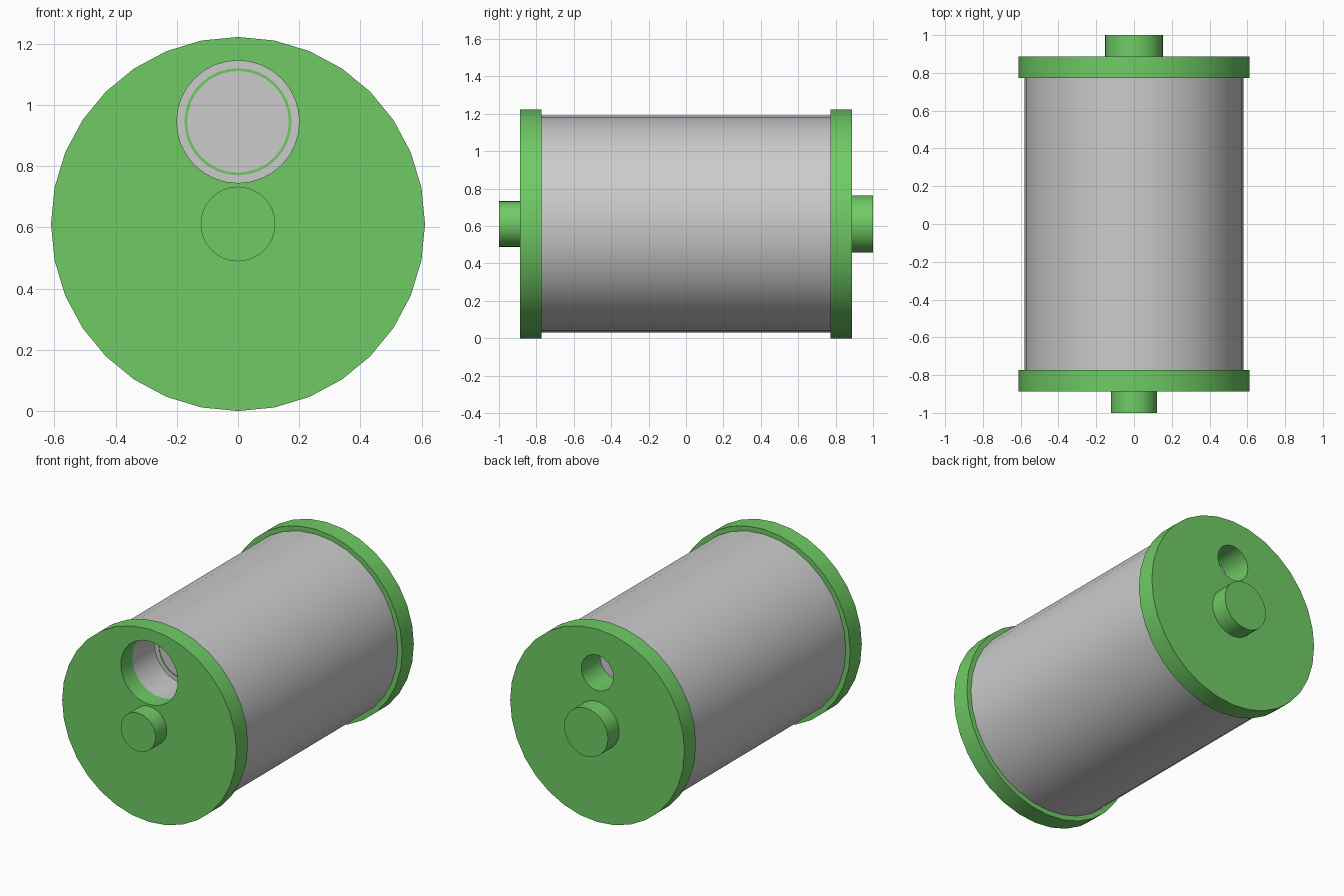
import bpy
from math import radians, sin, cos, pi

if "Cube" in bpy.data.objects:
    bpy.data.objects.remove(bpy.data.objects["Cube"])

AXIS_Z = 0.611      # height of the drum axis
PORT_Z = 0.945      # height of the off-centre openings
SIDES = 32

green = bpy.data.materials.new("green_paint")
green.diffuse_color = (0.16, 0.60, 0.13, 1)
green.use_nodes = True
green.node_tree.nodes["Principled BSDF"].inputs["Base Color"].default_value = green.diffuse_color


def finish(obj, mat=None):
    """Smooth the round sides, keep rims crisp, and colour the part."""
    if mat:
        obj.data.materials.append(mat)
    bpy.ops.object.select_all(action='DESELECT')
    obj.select_set(True)
    bpy.context.view_layer.objects.active = obj
    bpy.ops.object.shade_smooth_by_angle(angle=radians(30))


def cylinder(name, r, y0, y1, z):
    bpy.ops.mesh.primitive_cylinder_add(
        vertices=SIDES, radius=r, depth=y1 - y0,
        location=(0, (y0 + y1) / 2, z), rotation=(radians(90), 0, 0))
    obj = bpy.context.object
    obj.name = name
    return obj


def ring(name, profile, z, mat=None):
    """Closed (radius, y) profile turned around the y direction."""
    n = len(profile)
    verts = [(r * sin(2 * pi * i / SIDES), y, z + r * cos(2 * pi * i / SIDES))
             for i in range(SIDES) for r, y in profile]
    faces = [(i * n + j, i * n + (j + 1) % n,
              (i + 1) % SIDES * n + (j + 1) % n, (i + 1) % SIDES * n + j)
             for i in range(SIDES) for j in range(n)]
    mesh = bpy.data.meshes.new(name)
    mesh.from_pydata(verts, [], faces)
    obj = bpy.data.objects.new(name, mesh)
    bpy.context.collection.objects.link(obj)
    finish(obj, mat)


def tube(name, r_out, r_in, y0, y1, z, mat=None):
    ring(name, [(r_out, y0), (r_out, y1), (r_in, y1), (r_in, y0)], z, mat)


def end_cap(name, y0, y1, hole_r):
    """Thick disc with one off-centre opening."""
    cap = cylinder(name, 0.611, y0, y1, AXIS_Z)
    cutter = cylinder("cutter", hole_r, y0 - 0.1, y1 + 0.1, PORT_Z)
    cutter.hide_render = True
    mod = cap.modifiers.new("port", 'BOOLEAN')
    mod.operation = 'DIFFERENCE'
    mod.solver = 'EXACT'
    mod.object = cutter
    bpy.context.view_layer.objects.active = cap
    bpy.ops.object.modifier_apply(modifier=mod.name)
    bpy.data.objects.remove(cutter)
    finish(cap, green)


# Thin-walled drum
tube("drum_shell", 0.58, 0.57, -0.773, 0.773, AXIS_Z)

# End caps with their openings
end_cap("front_cap", -0.888, -0.772, 0.2)
end_cap("back_cap", 0.772, 0.888, 0.112)

# Axle stubs, the back one thicker
finish(cylinder("front_axle", 0.122, -1.0, -0.887, AXIS_Z), green)
finish(cylinder("back_axle", 0.153, 0.887, 1.0, AXIS_Z), green)

# Front inlet: grey sleeve, closed by a plate with a thin green seal
tube("inlet_sleeve", 0.21, 0.2, -0.773, -0.54, PORT_Z)
finish(cylinder("inlet_plate", 0.205, -0.55, -0.53, PORT_Z))
tube("inlet_seal", 0.175, 0.166, -0.553, -0.54, PORT_Z, green)

# Back outlet: green sleeve closed by a grey plate
tube("outlet_sleeve", 0.122, 0.112, 0.70, 0.773, PORT_Z, green)
finish(cylinder("outlet_plate", 0.12, 0.68, 0.70, PORT_Z))
